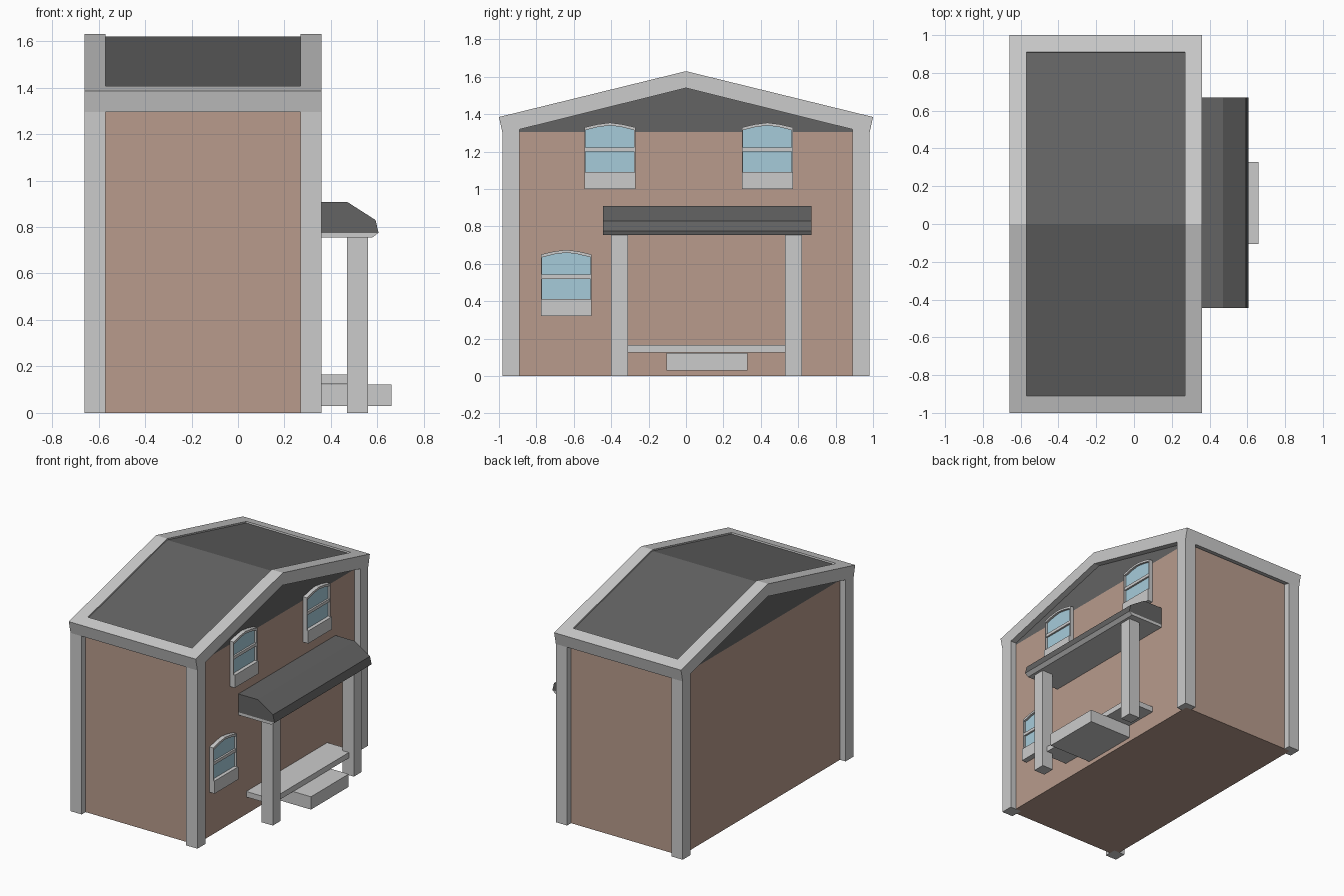
import bpy, bmesh
from mathutils import Vector

if "Cube" in bpy.data.objects:
    bpy.data.objects.remove(bpy.data.objects["Cube"])


def material(name, rgb):
    m = bpy.data.materials.new(name)
    m.diffuse_color = (*rgb, 1)
    m.use_nodes = True
    m.node_tree.nodes["Principled BSDF"].inputs["Base Color"].default_value = m.diffuse_color
    return m


BRICK = material("brick", (0.48, 0.33, 0.265))
DARK = material("roof_dark", (0.125, 0.125, 0.125))
GLASS = material("glass", (0.38, 0.60, 0.70))


def prism(name, pts, a, b, axis="x", mat=None):
    """Extrude a closed profile: (y, z) along x, or (x, z) along y."""
    bm = bmesh.new()
    place = (lambda p, t: (t, p[0], p[1])) if axis == "x" else (lambda p, t: (p[0], t, p[1]))
    face = bm.faces.new([bm.verts.new(place(p, a)) for p in pts])
    res = bmesh.ops.extrude_face_region(bm, geom=[face])
    verts = [g for g in res["geom"] if isinstance(g, bmesh.types.BMVert)]
    move = Vector((b - a, 0, 0)) if axis == "x" else Vector((0, b - a, 0))
    bmesh.ops.translate(bm, verts=verts, vec=move)
    bmesh.ops.recalc_face_normals(bm, faces=bm.faces)
    mesh = bpy.data.meshes.new(name)
    bm.to_mesh(mesh)
    bm.free()
    ob = bpy.data.objects.new(name, mesh)
    bpy.context.collection.objects.link(ob)
    if mat:
        mesh.materials.append(mat)
    return ob


def box(name, x, y, z, mat=None):
    return prism(name, [(y[0], z[0]), (y[1], z[0]), (y[1], z[1]), (y[0], z[1])], *x, mat=mat)


X0, X1 = -0.66, 0.36        # outer faces of the corner posts
W0, W1 = -0.615, 0.315      # wall planes
WY = 0.935
T = 0.09                    # trim width

# Brick body
box("house_walls", (W0, W1), (-WY, WY), (0, 1.305), BRICK)

# Dark roof and gables
prism("roof", [(-WY, 1.305), (WY, 1.305), (WY, 1.39), (0, 1.62), (-WY, 1.39)], W0, W1, mat=DARK)

# Corner posts
for x in (X0, X1 - T):
    for y in (-0.98, 0.98 - T):
        box("corner_post", (x, x + T), (y, y + T), (0, 1.32))

# Gable trim at both ends
gable = [(-1, 1.385), (0, 1.63), (1, 1.385), (0.98, 1.295),
         (0.885, 1.32), (0, 1.54), (-0.885, 1.32), (-0.98, 1.295)]
for x in (X0, X1 - T):
    prism("gable_trim", gable, x, x + T)

# Eave beams between the gables
for s in (-1, 1):
    prism("eave_beam", [(s * 1, 1.385), (s * 0.91, 1.407), (s * 0.885, 1.32), (s * 0.98, 1.295)],
          X0 + T, X1 - T)

# Porch roof and its pale underside
prism("porch_roof", [(W1, 0.775), (0.605, 0.775), (0.592, 0.83), (0.47, 0.908), (W1, 0.908)],
      -0.445, 0.67, "y", DARK)
prism("porch_ceiling", [(W1, 0.755), (0.578, 0.755), (0.605, 0.775), (W1, 0.775)],
      -0.445, 0.67, "y")

# Porch posts, deck and step
for y in (-0.40, 0.53):
    box("porch_post", (0.47, 0.56), (y, y + T), (0, 0.757))
box("porch_deck", (W1, 0.52), (-0.355, 0.575), (0.125, 0.165))
box("porch_step", (W1, 0.66), (-0.105, 0.328), (0.03, 0.123))


def window(y, z):
    """Arched sash window centred on y with its sill bottom at z."""
    h = 0.136
    arch = [(-h, 0.33), (-h * 0.5, 0.346), (0, 0.355), (h * 0.5, 0.346), (h, 0.33)]
    inner = [(p * 0.95, q - 0.015) for p, q in arch]
    shift = lambda pts: [(y + p, z + q) for p, q in pts]
    # Thin surround open at the sill
    ring = [(-h, 0.085)] + arch + [(h, 0.085), (h * 0.95, 0.085)] + inner[::-1] + [(-h * 0.95, 0.085)]
    prism("window_frame", shift(ring), W1, 0.345)
    pane = [(-h * 0.97, 0.08)] + [(p, q + 0.004) for p, q in inner] + [(h * 0.97, 0.08)]
    prism("window_glass", shift(pane), W1, 0.329, mat=GLASS)
    box("window_sill", (W1, 0.355), (y - h, y + h), (z, z + 0.092))
    box("window_bar", (W1, 0.342), (y - h * 0.96, y + h * 0.96), (z + 0.2, z + 0.222))


for y, z in ((-0.407, 1.0), (0.435, 1.0), (-0.64, 0.32)):
    window(y, z)
